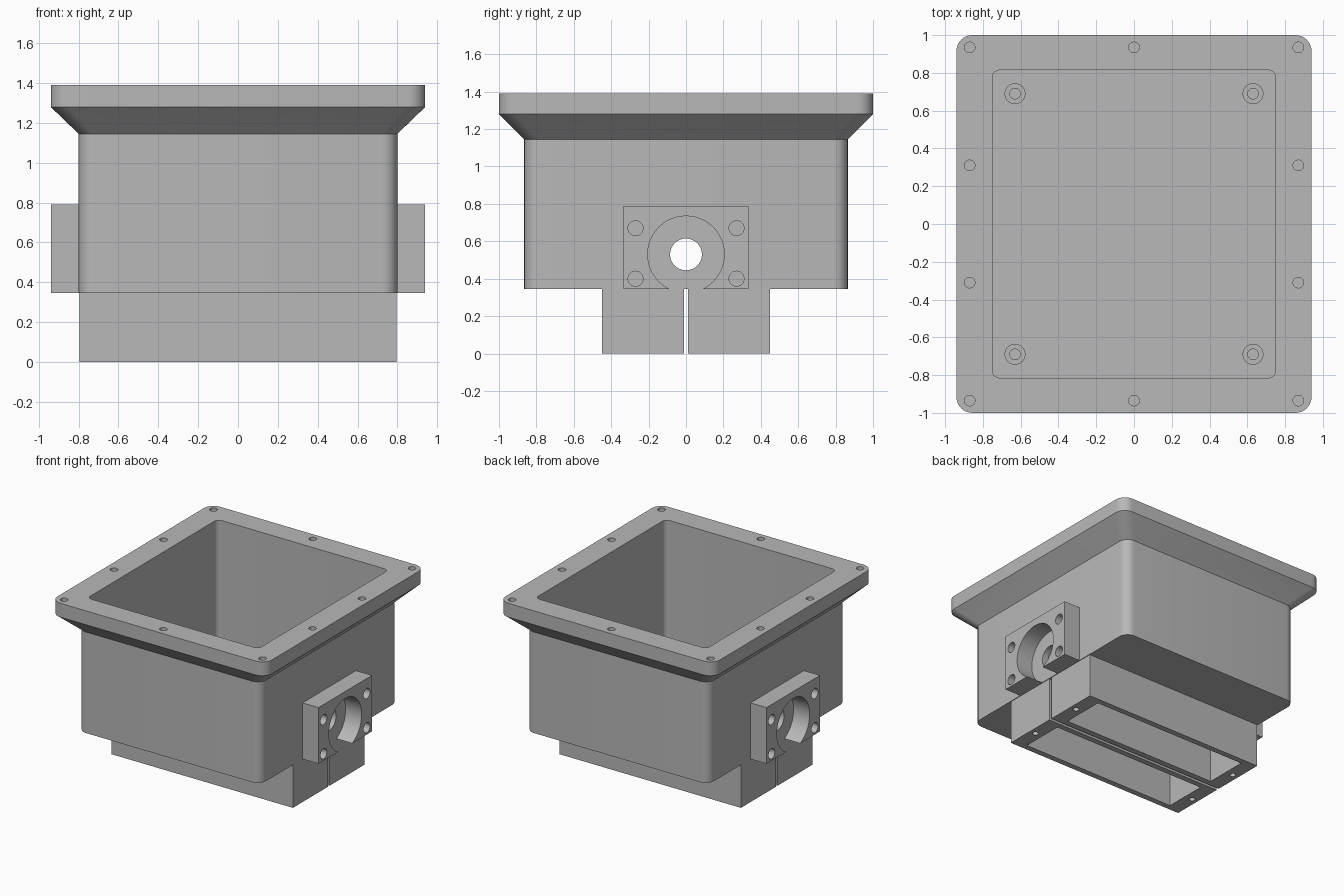
import bpy, bmesh
from math import cos, sin, pi
from mathutils import Matrix, Vector

cube = bpy.data.objects.get("Cube")
if cube:
    bpy.data.objects.remove(cube, do_unlink=True)

grey = bpy.data.materials.new("plain grey")
grey.use_nodes = True
grey.diffuse_color = (0.48, 0.48, 0.48, 1)
grey.node_tree.nodes["Principled BSDF"].inputs["Base Color"].default_value = (0.48, 0.48, 0.48, 1)


def finish(name, bm):
    bmesh.ops.recalc_face_normals(bm, faces=bm.faces)
    mesh = bpy.data.meshes.new(name)
    bm.to_mesh(mesh)
    bm.free()
    mesh.materials.append(grey)
    obj = bpy.data.objects.new(name, mesh)
    bpy.context.collection.objects.link(obj)
    return obj


def outline(hx, hy, r, z, cy=0):
    """Rectangle with rounded corners (sharp when r is 0)."""
    steps = 8 if r else 0
    pts = []
    for q, (sx, sy) in enumerate([(1, 1), (-1, 1), (-1, -1), (1, -1)]):
        for i in range(steps + 1):
            a = (q + i / max(steps, 1)) * pi / 2
            pts.append((sx * (hx - r) + r * cos(a), cy + sy * (hy - r) + r * sin(a), z))
    return pts


def loft(name, outlines):
    """Skin a stack of outlines and cap both ends."""
    bm = bmesh.new()
    rings = [[bm.verts.new(p) for p in o] for o in outlines]
    for a, b in zip(rings, rings[1:]):
        for i in range(len(a)):
            j = (i + 1) % len(a)
            bm.faces.new((a[i], a[j], b[j], b[i]))
    bm.faces.new(rings[0])
    bm.faces.new(rings[-1])
    return finish(name, bm)


def cylinder(name, centre, r, length, axis="Z"):
    turn = Matrix.Rotation(pi / 2, 4, "Y") if axis == "X" else Matrix()
    bm = bmesh.new()
    bmesh.ops.create_cone(bm, cap_ends=True, segments=48, radius1=r, radius2=r, depth=length,
                          matrix=Matrix.Translation(Vector(centre)) @ turn)
    return finish(name, bm)


def drill(obj, centre, r, length, axis="Z"):
    """Cut a round hole and discard the cutter."""
    cutter = cylinder("cutter", centre, r, length, axis)
    mod = obj.modifiers.new("hole", "BOOLEAN")
    mod.operation, mod.solver, mod.object = "DIFFERENCE", "EXACT", cutter
    bpy.context.view_layer.objects.active = obj
    bpy.ops.object.modifier_apply(modifier=mod.name)
    bpy.data.objects.remove(cutter, do_unlink=True)


def shade(obj):
    bpy.ops.object.select_all(action="DESELECT")
    obj.select_set(True)
    bpy.context.view_layer.objects.active = obj
    bpy.ops.object.shade_smooth_by_angle(angle=pi / 9)


BASE, FLOOR, TOP = 0.345, 0.40, 1.39
BORE_Z = 0.53
parts = []

# Hollow housing with a flared rim
housing = loft("housing", [
    outline(0.80, 0.865, 0.075, BASE),
    outline(0.80, 0.865, 0.075, 1.145),
    outline(0.94, 1.0, 0.085, 1.28),
    outline(0.94, 1.0, 0.085, TOP),
    outline(0.75, 0.815, 0.04, TOP),
    outline(0.75, 0.815, 0.04, FLOOR),
])
parts.append(housing)

# Screw holes in the rim
for s in (-1, 1):
    for x in (-0.87, 0, 0.87):
        drill(housing, (x, s * 0.935, TOP), 0.028, 0.2)
    for y in (-0.31, 0.31):
        drill(housing, (s * 0.87, y, TOP), 0.028, 0.2)

# Shaft bore through both side walls
drill(housing, (0, 0, BORE_Z), 0.085, 2, "X")

# Standoffs on the inside floor
for x in (-0.63, 0.63):
    for y in (-0.69, 0.69):
        post = cylinder("standoff", (x, y, 0.45), 0.055, 0.1)
        drill(post, (x, y, 0.5), 0.028, 0.16)
        parts.append(post)

# Side mounting blocks with a large bore and four bolt holes
for side, s in (("left", 1), ("right", -1)):
    bm = bmesh.new()
    bmesh.ops.create_cube(bm, size=1, matrix=Matrix.Translation((s * 0.87, 0, 0.5675))
                          @ Matrix.Diagonal((0.14, 0.67, 0.445, 1)))
    block = finish(side + "_mounting_block", bm)
    drill(block, (s * 0.87, 0, BORE_Z), 0.205, 0.3, "X")
    for y in (-0.27, 0.27):
        for z in (0.40, 0.67):
            drill(block, (s * 0.87, y, z), 0.04, 0.3, "X")
    parts.append(block)

# Twin open sleeves under the housing
for side, s in (("front", -1), ("back", 1)):
    cy = s * 0.23
    sleeve = loft(side + "_sleeve", [
        outline(0.795, 0.218, 0, BASE, cy),
        outline(0.795, 0.218, 0, 0, cy),
        outline(0.68, 0.172, 0, 0, cy),
        outline(0.68, 0.172, 0, BASE - 0.01, cy),
    ])
    for x in (-0.745, 0.745):
        drill(sleeve, (x, cy, 0), 0.022, 0.2)
    parts.append(sleeve)

for part in parts:
    shade(part)
